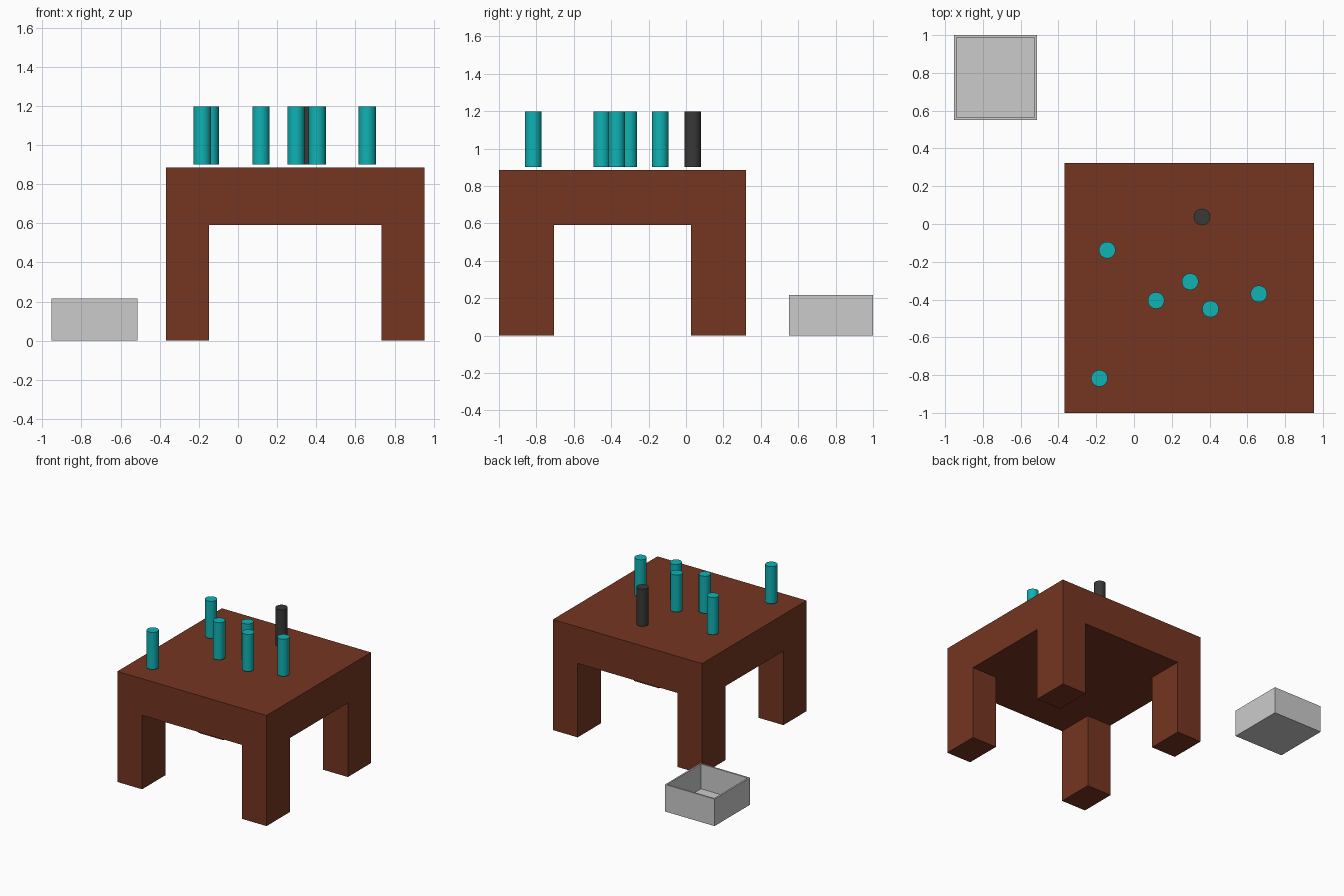
import bpy, bmesh

if "Cube" in bpy.data.objects:
    bpy.data.objects.remove(bpy.data.objects["Cube"])


def material(name, rgb):
    m = bpy.data.materials.new(name)
    m.diffuse_color = (*rgb, 1)
    m.use_nodes = True
    m.node_tree.nodes["Principled BSDF"].inputs["Base Color"].default_value = m.diffuse_color
    return m


def box(name, lo, hi, mat=None):
    """Axis-aligned block between two corners."""
    bpy.ops.mesh.primitive_cube_add(size=1, location=[(a + b) / 2 for a, b in zip(lo, hi)])
    ob = bpy.context.object
    ob.name = name
    ob.scale = [b - a for a, b in zip(lo, hi)]
    bpy.ops.object.transform_apply(location=False, rotation=False, scale=True)
    if mat:
        ob.data.materials.append(mat)
    return ob


def rod(name, x, y, mat):
    """Upright cylinder hovering just above the table top."""
    z0, z1 = 0.90, 1.197
    bpy.ops.mesh.primitive_cylinder_add(vertices=32, radius=0.044, depth=z1 - z0,
                                        location=(x, y, (z0 + z1) / 2))
    ob = bpy.context.object
    ob.name = name
    ob.data.materials.append(mat)
    bpy.ops.object.shade_smooth_by_angle()


brown = material("brown", (0.178, 0.036, 0.015))
teal = material("teal", (0.005, 0.445, 0.456))
black = material("black", (0.04, 0.04, 0.04))

# Table: thick top and four block legs flush with its corners
X0, X1, Y0, Y1 = -0.368, 0.953, -1.0, 0.322
UNDER, TOP = 0.592, 0.885
LEG_X, LEG_Y = 0.219, 0.294
box("table_top", (X0, Y0, UNDER), (X1, Y1, TOP), brown)
for side, lx in (("left", X0), ("right", X1 - LEG_X)):
    for end, ly in (("front", Y0), ("back", Y1 - LEG_Y)):
        box(f"{end}_{side}_leg", (lx, ly, 0), (lx + LEG_X, ly + LEG_Y, UNDER), brown)

# Rods standing on the table
spots = [(-0.142, -0.138), (0.297, -0.305), (0.117, -0.405),
         (0.405, -0.45), (0.661, -0.37), (-0.183, -0.817)]
for i, (x, y) in enumerate(spots, 1):
    rod(f"teal_rod_{i}", x, y, teal)
rod("black_rod", 0.36, 0.037, black)

# Open tray: inset the top face of a block and sink it to the floor
tray = box("tray", (-0.953, 0.55, 0), (-0.514, 1.0, 0.216))
bm = bmesh.new()
bm.from_mesh(tray.data)
bm.faces.ensure_lookup_table()
top = max(bm.faces, key=lambda f: f.calc_center_median().z)
bmesh.ops.inset_individual(bm, faces=[top], thickness=0.018)
hole = bmesh.ops.extrude_discrete_faces(bm, faces=[top])["faces"][0]
bmesh.ops.translate(bm, vec=(0, 0, -0.198), verts=hole.verts)
bm.to_mesh(tray.data)
bm.free()
